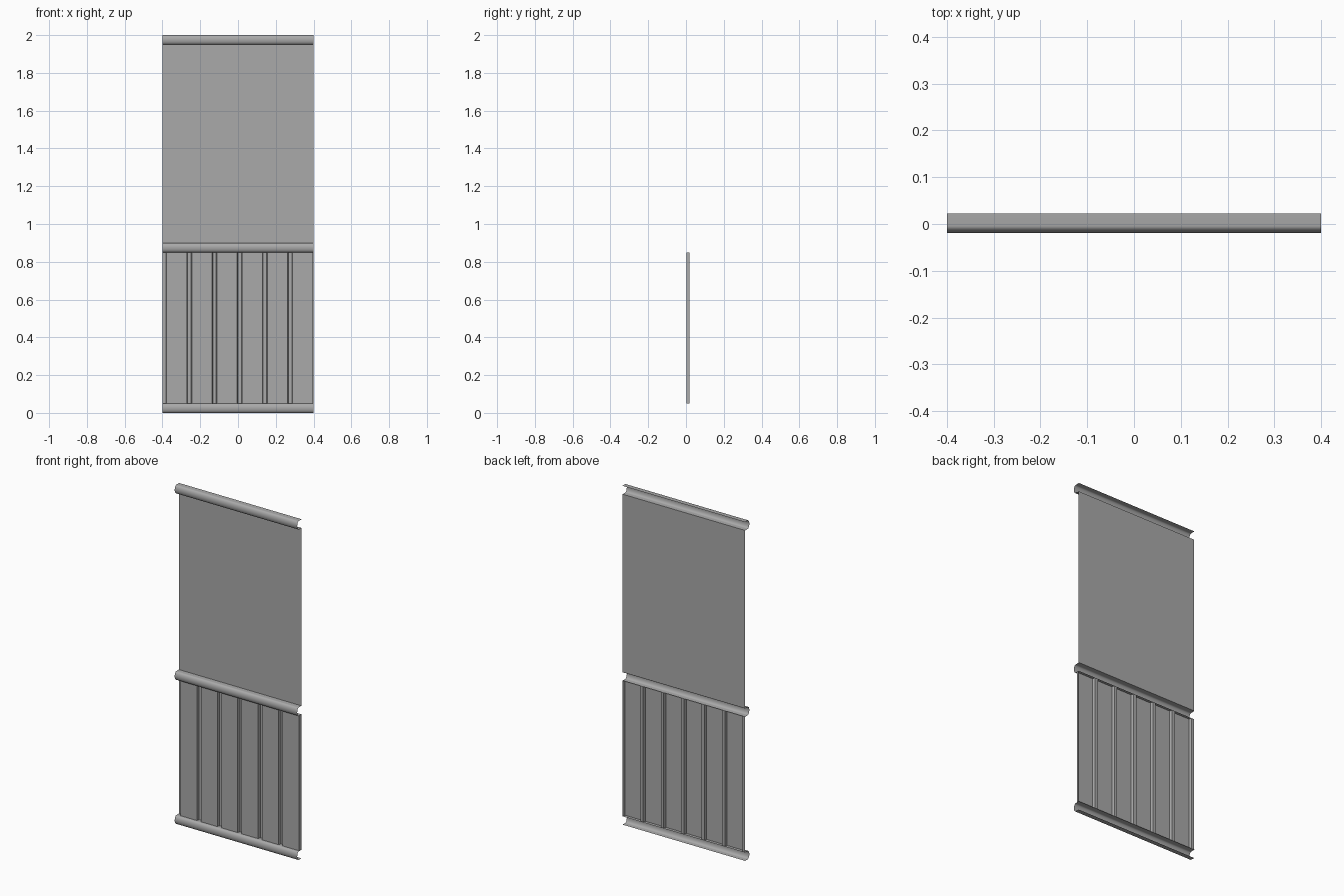
import bpy
import bmesh
import math

cube = bpy.data.objects.get("Cube")
if cube:
    bpy.data.objects.remove(cube, do_unlink=True)

grey = bpy.data.materials.new("panel grey")
grey.use_nodes = True
colour = (0.4, 0.4, 0.4, 1)
grey.diffuse_color = colour
grey.node_tree.nodes["Principled BSDF"].inputs["Base Color"].default_value = colour

HALF = 0.4


def sweep(name, path, offset, smooth=False):
    """Open sheet: a path of 3D points swept along one offset vector."""
    bm = bmesh.new()
    a = [bm.verts.new(p) for p in path]
    b = [bm.verts.new([u + v for u, v in zip(p, offset)]) for p in path]
    for i in range(len(path) - 1):
        bm.faces.new((a[i], b[i], b[i + 1], a[i + 1]))
    mesh = bpy.data.meshes.new(name)
    bm.to_mesh(mesh)
    bm.free()
    mesh.materials.append(grey)
    obj = bpy.data.objects.new(name, mesh)
    bpy.context.collection.objects.link(obj)
    if smooth:
        bpy.context.view_layer.objects.active = obj
        obj.select_set(True)
        bpy.ops.object.shade_smooth_by_angle(angle=math.radians(40))
        obj.select_set(False)
    return obj


# Hollow rounded rails, open at the back
def rail(name, z):
    path = [(-HALF, 0.022, z + 0.05)]
    for i in range(9):
        t = math.pi / 2 * i / 8
        path.append((-HALF, -0.004 - 0.015 * math.sin(t), z + 0.025 + 0.025 * math.cos(t)))
    for i in range(1, 7):
        t = math.pi / 2 * i / 6
        path.append((-HALF, -0.004 - 0.015 * math.cos(t), z + 0.025 - 0.025 * math.sin(t)))
    path.append((-HALF, 0.02, z))
    sweep(name, path, (2 * HALF, 0, 0), True)


for name, z in (("base_rail", 0), ("middle_rail", 0.85), ("top_rail", 1.95)):
    rail(name, z)

# Flat upper sheet
sweep("upper_wall", [(-HALF, 0.02, 0.9), (HALF, 0.02, 0.9)], (0, 0, 1.05))

# Lower planking: six boards with a recessed groove before each
boards, groove, slope = 6, 0.022, 0.004
pitch = 2 * HALF / boards
front, back = 0.003, 0.019
path = []
for i in range(boards):
    x = -HALF + i * pitch
    path += [(x, back, 0.05), (x + groove - slope, back, 0.05),
             (x + groove, front, 0.05), (x + pitch - slope, front, 0.05)]
path.append((HALF, back, 0.05))
sweep("lower_planking", path, (0, 0, 0.8))
